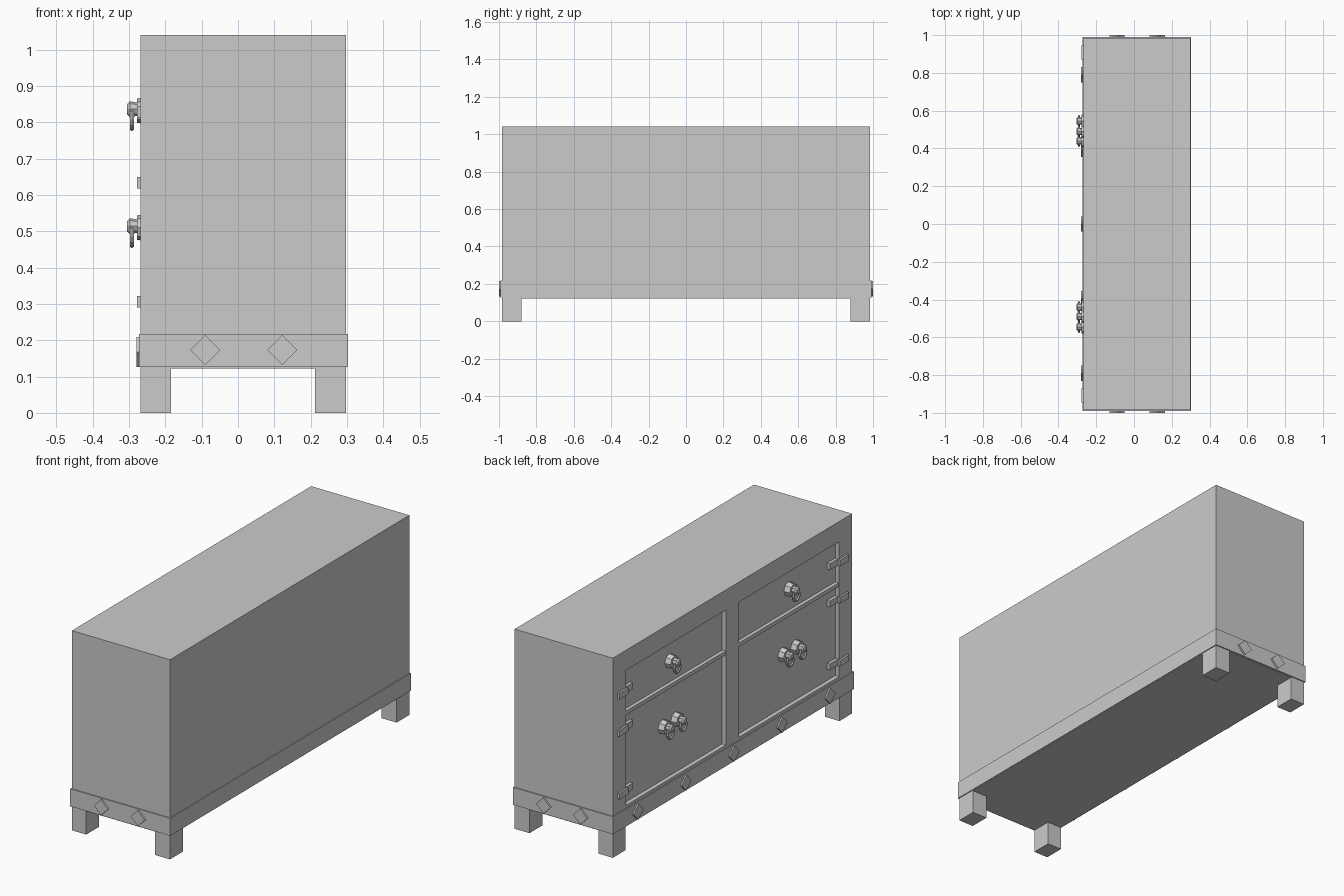
import bpy
from math import pi

if "Cube" in bpy.data.objects:
    bpy.data.objects.remove(bpy.data.objects["Cube"])

FACE = -0.268      # plane of the cabinet face (looks along -x)
PANEL = -0.246     # plane of the recessed drawers and doors


def box(name, x0, x1, y0, y1, z0, z1):
    bpy.ops.mesh.primitive_cube_add(size=1, location=((x0 + x1) / 2, (y0 + y1) / 2, (z0 + z1) / 2))
    ob = bpy.context.object
    ob.name = name
    ob.scale = (abs(x1 - x0), abs(y1 - y0), z1 - z0)
    bpy.ops.object.transform_apply(location=False, rotation=False, scale=True)
    return ob


def cut(ob, cutter):
    mod = ob.modifiers.new("cut", 'BOOLEAN')
    mod.operation = 'DIFFERENCE'
    mod.solver = 'EXACT'
    mod.object = cutter
    bpy.context.view_layer.objects.active = ob
    bpy.ops.object.modifier_apply(modifier=mod.name)
    bpy.data.objects.remove(cutter)


def cone_x(name, x0, x1, r0, r1, y, z, sides):
    # frustum along -x, radius r0 at x0 and r1 at x1
    bpy.ops.mesh.primitive_cone_add(vertices=sides, radius1=r0, radius2=r1, depth=x0 - x1,
                                    location=((x0 + x1) / 2, y, z), rotation=(0, -pi / 2, 0))
    bpy.context.object.name = name


def diamond(name, loc, axis):
    # square plate turned on its corner
    bpy.ops.mesh.primitive_cube_add(size=1, location=loc)
    ob = bpy.context.object
    ob.name = name
    thin, side = 0.018, 0.058
    ob.scale = (thin, side, side) if axis == 'x' else (side, thin, side)
    bpy.ops.object.transform_apply(location=False, rotation=False, scale=True)
    ob.rotation_euler = (pi / 4, 0, 0) if axis == 'x' else (0, pi / 4, 0)


def pull(y, z):
    # backplate, post with cap, hanging ring
    cone_x("pull_backplate", PANEL + 0.004, -0.278, 0.037, 0.034, y, z, 8)
    cone_x("pull_post", -0.276, -0.298, 0.018, 0.022, y, z + 0.004, 8)
    cone_x("pull_cap", -0.298, -0.305, 0.022, 0.014, y, z + 0.004, 8)
    bpy.ops.mesh.primitive_torus_add(major_segments=12, minor_segments=6, major_radius=0.026,
                                     minor_radius=0.006, location=(-0.292, y, z - 0.024),
                                     rotation=(0, pi / 2, 0))
    bpy.context.object.name = "pull_ring"


# carcass with two recessed bays on the face
body = box("cabinet_body", FACE, 0.298, -0.985, 0.985, 0.122, 1.04)
for s in (-1, 1):
    cut(body, box("bay_cutter", -0.4, PANEL, *sorted((s * 0.053, s * 0.878)), 0.232, 0.935))

# base band as a hollow frame around the carcass
band = box("base_band", -0.273, 0.303, -0.991, 0.991, 0.126, 0.217)
cut(band, box("band_cutter", FACE + 0.01, 0.288, -0.975, 0.975, 0.0, 0.5))

for s in (-1, 1):
    # rail between drawer and doors
    box("drawer_rail", FACE + 0.003, PANEL + 0.005, s * 0.053, s * 0.878, 0.70, 0.72)
    # legs
    box("face_leg", FACE, -0.185, s * 0.88, s * 0.985, 0, 0.13)
    box("rear_leg", 0.212, 0.298, s * 0.88, s * 0.985, 0, 0.13)
    # hinges: one leaf on the frame, one on the panel
    for z in (0.828, 0.634, 0.306):
        box("hinge_frame_leaf", -0.278, FACE + 0.004, s * 0.872, s * 0.945, z - 0.016, z + 0.016)
        box("hinge_panel_leaf", -0.262, PANEL + 0.004, s * 0.81, s * 0.876, z - 0.016, z + 0.016)
    # ring pulls: one on the drawer, a pair on the doors
    pull(s * 0.49, 0.832)
    pull(s * 0.44, 0.51)
    pull(s * 0.545, 0.51)
    # end diamonds
    for x in (-0.09, 0.122):
        diamond("end_diamond", (x, s * 0.991, 0.173), 'y')

# face diamonds
for i in range(-2, 3):
    diamond("face_diamond", (-0.271, i * 0.395, 0.168), 'x')
